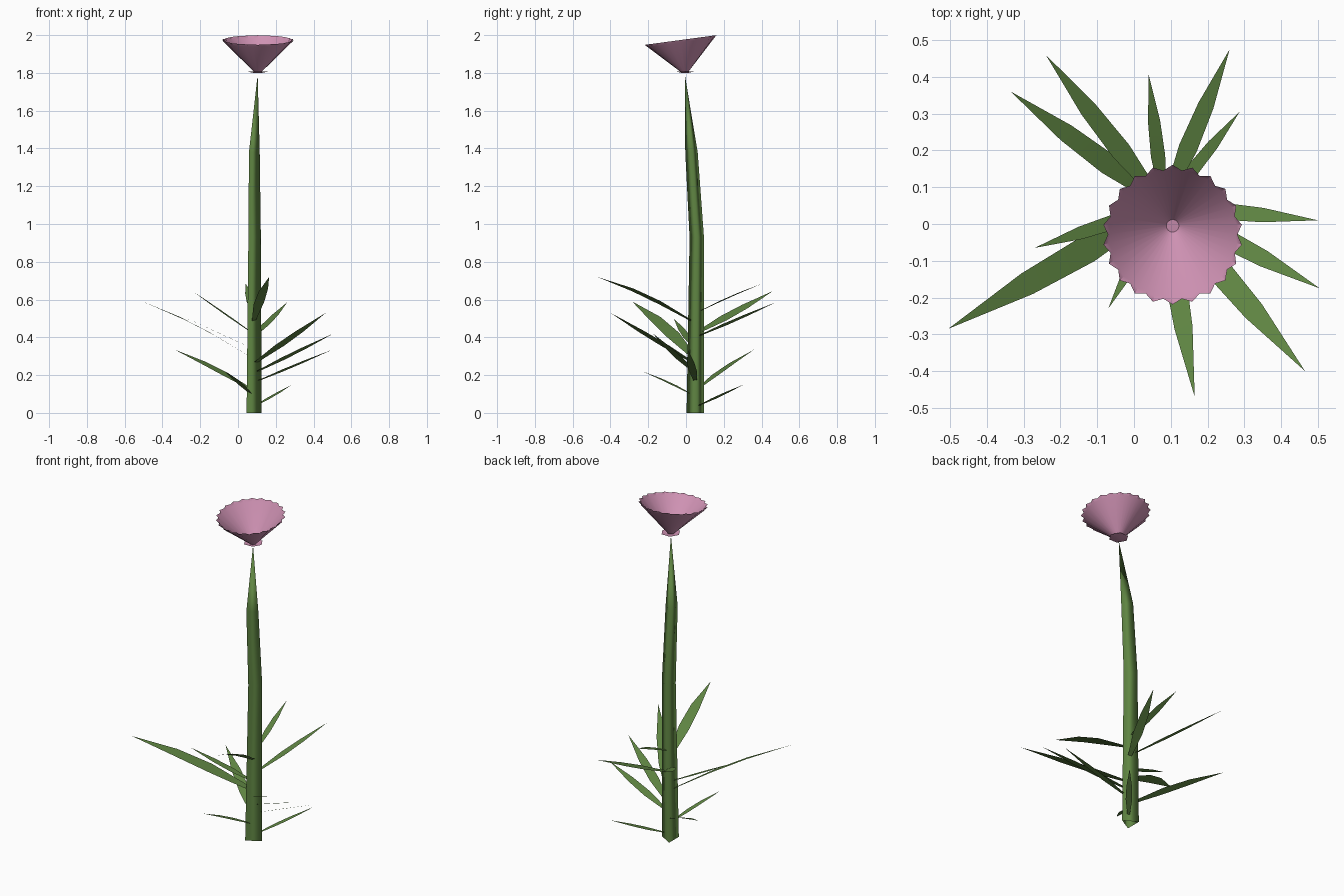
import bpy, bmesh, math
from mathutils import Vector

old = bpy.data.objects.get("Cube")
if old:
    bpy.data.objects.remove(old, do_unlink=True)


def material(name, rgb):
    mat = bpy.data.materials.new(name)
    mat.use_nodes = True
    mat.diffuse_color = (*rgb, 1)
    mat.node_tree.nodes["Principled BSDF"].inputs["Base Color"].default_value = (*rgb, 1)
    return mat


GREEN = material("leaf green", (0.115, 0.235, 0.055))
PINK = material("petal pink", (0.62, 0.285, 0.45))


def finish(bm, name, mat, angle=60):
    mesh = bpy.data.meshes.new(name)
    bm.to_mesh(mesh)
    bm.free()
    obj = bpy.data.objects.new(name, mesh)
    obj.data.materials.append(mat)
    bpy.context.collection.objects.link(obj)
    bpy.ops.object.select_all(action="DESELECT")
    obj.select_set(True)
    bpy.context.view_layer.objects.active = obj
    bpy.ops.object.shade_smooth_by_angle(angle=math.radians(angle))


def bridge(bm, a, b):
    for i in range(len(a)):
        j = (i + 1) % len(a)
        bm.faces.new((a[i], a[j], b[j], b[i]))


# Stem: three-sided, gently bent, tapering to a point, open at the foot
STEM = [  # centre x, y, z, radius
    (0.072, 0.049, 0.0, 0.053),
    (0.077, 0.057, 0.93, 0.044),
    (0.077, 0.029, 1.38, 0.038),
]
bm = bmesh.new()
rings = []
for x, y, z, r in STEM:
    ring = []
    for i in range(3):
        a = math.radians(120 * i)
        ring.append(bm.verts.new((x + r * math.cos(a), y + r * math.sin(a), z)))
    rings.append(ring)
for low, high in zip(rings, rings[1:]):
    bridge(bm, low, high)
tip = bm.verts.new((0.104, -0.006, 1.79))
for i in range(3):
    bm.faces.new((rings[-1][i], rings[-1][(i + 1) % 3], tip))
finish(bm, "stem", GREEN, 180)


# Leaves: thin lance-shaped blades rising from the stem
def leaf(name, tip, base_z, arch, roll):
    tip = Vector(tip)
    root = Vector((0.081, 0.05, base_z))
    out = Vector((tip.x - root.x, tip.y - root.y, 0)).normalized()
    root += out * 0.025
    axis = tip - root
    side = Vector((-out.y, out.x, math.tan(math.radians(roll)))).normalized()
    half = 0.055 * axis.length
    bm = bmesh.new()
    pairs = []
    for t, w in ((0, 0.4), (0.33, 1), (0.62, 0.85)):
        mid = root + axis * t + Vector((0, 0, arch * math.sin(math.pi * t)))
        pairs.append([bm.verts.new(mid + side * half * w * s) for s in (-1, 1)])
    for (a, b), (c, d) in zip(pairs, pairs[1:]):
        bm.faces.new((a, c, d, b))
    bm.faces.new((pairs[-1][0], bm.verts.new(tip), pairs[-1][1]))
    finish(bm, name, GREEN)


LEAVES = [  # tip, base height, arch, roll
    ((0.287, 0.305, 0.15), 0.04, 0, -4),
    ((-0.07, -0.23, 0.22), 0.10, 0.005, -4),
    ((-0.335, 0.36, 0.335), 0.13, 0.01, -8),
    ((0.50, 0.01, 0.335), 0.17, 0, -13),
    ((0.505, -0.175, 0.42), 0.22, 0, -7),
    ((0.465, -0.40, 0.53), 0.27, 0, 0),
    ((-0.505, -0.285, 0.59), 0.30, 0.02, -16),
    ((-0.27, -0.065, 0.50), 0.35, 0, -7),
    ((0.26, 0.475, 0.585), 0.41, 0, -8),
    ((-0.24, 0.46, 0.645), 0.43, 0, 21),
    ((0.165, -0.47, 0.72), 0.49, 0.02, 16),
    ((0.04, 0.405, 0.685), 0.54, 0.005, -12),
]
for n, spec in enumerate(LEAVES, 1):
    leaf(f"leaf_{n}", *spec)

# Blossom: tilted, lightly pleated open cone with a toothed rim
TEETH = 22
throat = Vector((0.105, -0.005, 1.803))
rim_centre = Vector((0.105, -0.029, 1.974))
bm = bmesh.new()
rings = []
for t, valley, peak in ((0, 0.017, 0.017), (0.92, 0.170, 0.176), (1, 0.176, 0.19)):
    centre = throat.lerp(rim_centre, t)
    ring = []
    for i in range(TEETH * 2):
        a = math.pi * i / TEETH
        r = peak if i % 2 else valley
        y = r * math.sin(a)
        ring.append(bm.verts.new(centre + Vector((r * math.cos(a), y, 0.135 * y))))
    rings.append(ring)
for low, high in zip(rings, rings[1:]):
    bridge(bm, high, low)
bm.faces.new(rings[0])
finish(bm, "blossom", PINK, 40)

# Collar: shallow six-sided dish below the blossom
bm = bmesh.new()
inner, outer = [], []
for i in range(6):
    a = math.radians(60 * i)
    d = Vector((math.cos(a), math.sin(a), 0))
    inner.append(bm.verts.new(throat + d * 0.017 - Vector((0, 0, 0.004))))
    outer.append(bm.verts.new(throat + d * 0.055 + Vector((0, 0, 0.004))))
bridge(bm, outer, inner)
bm.faces.new(inner)
finish(bm, "blossom_collar", PINK, 30)
